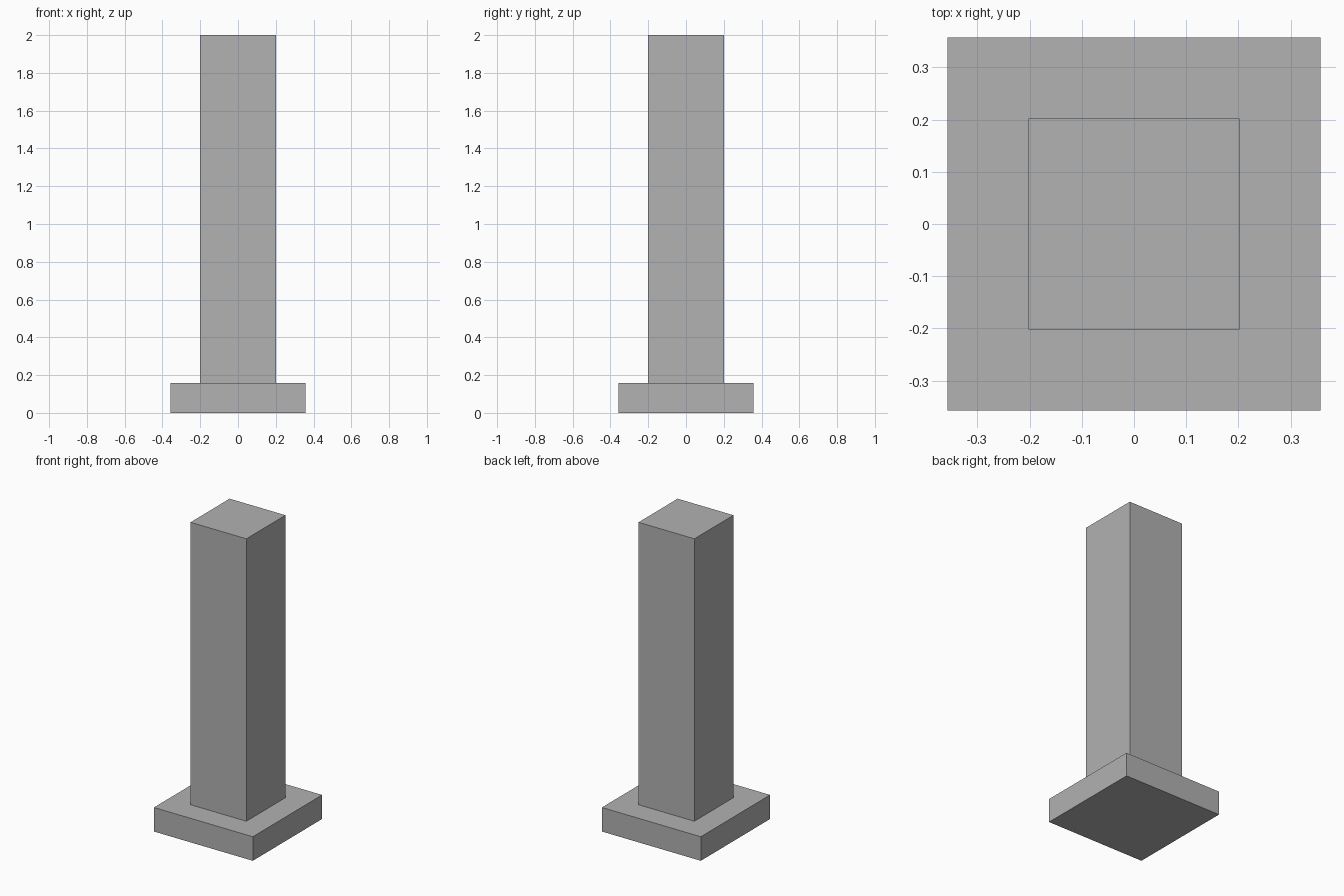
import bpy

# Remove the default object
default_cube = bpy.data.objects.get("Cube")
if default_cube:
    bpy.data.objects.remove(default_cube, do_unlink=True)

# Single stone colour
STONE = (0.445, 0.445, 0.445, 1.0)
stone = bpy.data.materials.new("stone grey")
stone.use_nodes = True
stone.diffuse_color = STONE
for node in stone.node_tree.nodes:
    if node.type == "BSDF_PRINCIPLED":
        node.inputs["Base Color"].default_value = STONE


def square_block(name, width, bottom, top):
    """Square block centred on the z axis, between two heights."""
    bpy.ops.mesh.primitive_cube_add(size=1, location=(0, 0, (bottom + top) / 2))
    block = bpy.context.object
    block.name = name
    block.scale = (width, width, top - bottom)
    bpy.ops.object.transform_apply(location=False, rotation=False, scale=True)
    block.data.materials.append(stone)
    return block


BASE_HEIGHT = 0.157

# Wide base slab and the tall shaft standing on it
square_block("base_slab", 0.714, 0, BASE_HEIGHT)
square_block("pillar_shaft", 0.403, BASE_HEIGHT, 2)
